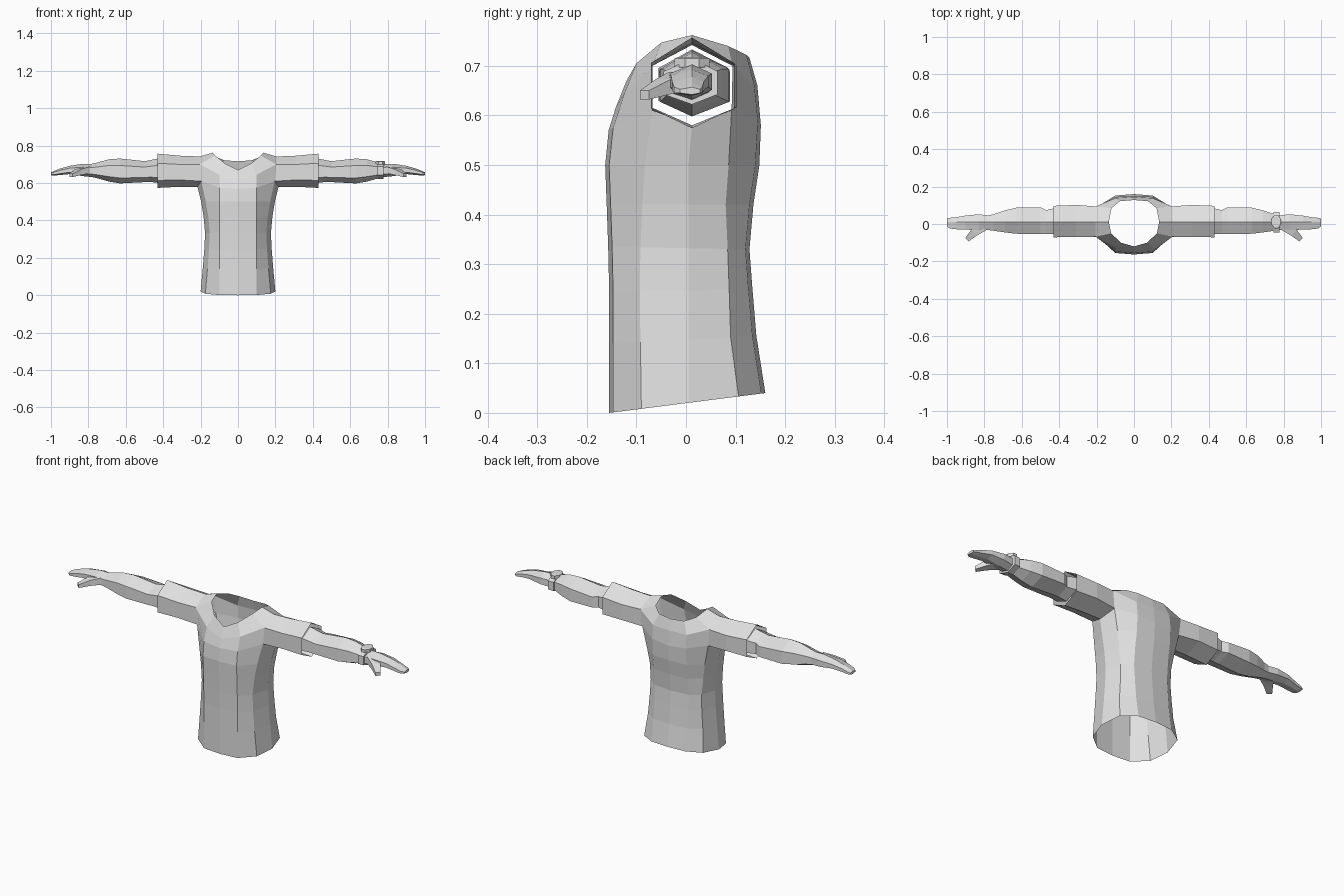
import bpy, bmesh, math

cube = bpy.data.objects.get("Cube")
if cube:
    bpy.data.objects.remove(cube, do_unlink=True)

grey = bpy.data.materials.new("light_grey")
grey.use_nodes = True
grey.diffuse_color = (0.75, 0.75, 0.75, 1)
grey.node_tree.nodes["Principled BSDF"].inputs["Base Color"].default_value = (0.75, 0.75, 0.75, 1)


def loft(name, rings, closed=True, cap_start=False, cap_end=False, skip=(), mirror=True):
    """Skin rings of points; skip holds (ring, column) faces to leave open."""
    bm = bmesh.new()
    vs = [[bm.verts.new(p) for p in r] for r in rings]
    n = len(rings[0])
    for i in range(len(vs) - 1):
        for j in range(n if closed else n - 1):
            if (i, j) not in skip:
                k = (j + 1) % n
                bm.faces.new((vs[i][j], vs[i][k], vs[i + 1][k], vs[i + 1][j]))
    if cap_start:
        bm.faces.new(vs[0][::-1])
    if cap_end:
        bm.faces.new(vs[-1])
    if cap_start and cap_end:
        bmesh.ops.recalc_face_normals(bm, faces=bm.faces)
    me = bpy.data.meshes.new(name)
    bm.to_mesh(me)
    bm.free()
    me.materials.append(grey)
    ob = bpy.data.objects.new(name, me)
    bpy.context.collection.objects.link(ob)
    if mirror:
        m = ob.modifiers.new("mirror", 'MIRROR')
        m.use_clip = True
    return ob


def hexagon(x, yf, yb, zb, zt, lo=0.22, hi=0.72):
    """Six-sided section across an arm, pointed at the top and bottom."""
    h, ym = zt - zb, 0.012
    a, b = zb + lo * h, zb + hi * h
    return [(x, ym, zb), (x, yb, a), (x, yb, b), (x, ym, zt), (x, yf, b), (x, yf, a)]


# Shirt body: half rings running front centre -> side -> back centre
# (z front, z back, y front, y back, y side-front, y side-back, half width)
body = [(0.00, 0.04, -0.155, 0.160, -0.090, 0.106, 0.200),
        (0.14, 0.155, -0.155, 0.142, -0.092, 0.090, 0.188),
        (0.245, 0.25, -0.155, 0.134, -0.093, 0.087, 0.180),
        (0.335, 0.33, -0.157, 0.128, -0.092, 0.084, 0.176),
        (0.42, 0.42, -0.160, 0.136, -0.088, 0.080, 0.184),
        (0.50, 0.50, -0.163, 0.148, -0.083, 0.086, 0.197)]
rings = []
for zf, zb, yf, yb, y2, y4, w in body:
    pts = [(0, yf), (0.1, yf + 0.008), (w - 0.025, y2), (w, 0.005),
           (w - 0.025, y4), (0.1, yb - 0.008), (0, yb)]
    rings.append([(x, y, zf + (zb - zf) * (y - yf) / (yb - yf)) for x, y in pts])

# Armpit ring, shoulder ring and neckline; the armhole lies between the first two
rings.append([(0, -0.156, 0.57), (0.1, -0.147, 0.575), (0.196, -0.068, 0.61), (0.217, 0.012, 0.58),
              (0.196, 0.092, 0.61), (0.1, 0.145, 0.59), (0, 0.151, 0.58)])
rings.append([(0, -0.142, 0.615), (0.1, -0.124, 0.645), (0.205, -0.068, 0.70), (0.205, 0.012, 0.742),
              (0.205, 0.094, 0.70), (0.1, 0.138, 0.66), (0, 0.144, 0.66)])
rings.append([(0, -0.120, 0.670), (0.07, -0.100, 0.705), (0.122, -0.050, 0.747), (0.135, 0.012, 0.762),
              (0.120, 0.085, 0.740), (0.075, 0.122, 0.722), (0, 0.128, 0.716)])
loft("shirt_body", rings, closed=False, skip={(6, 2), (6, 3)})

# Sleeves start exactly on the armhole and stay open at the cuff
low, up = rings[6], rings[7]
armhole = [low[3], low[4], up[4], up[3], up[2], low[2]]
loft("sleeves", [armhole,
                 hexagon(0.31, -0.070, 0.102, 0.580, 0.746),
                 hexagon(0.43, -0.071, 0.097, 0.574, 0.757)])

# Arms and flat hands as one tapering six-sided form
arm = [(0.42, -0.055, 0.085, 0.600, 0.733), (0.47, -0.054, 0.074, 0.606, 0.722),
       (0.50, -0.054, 0.089, 0.605, 0.717), (0.63, -0.052, 0.087, 0.598, 0.731),
       (0.69, -0.045, 0.073, 0.608, 0.727), (0.75, -0.036, 0.052, 0.625, 0.710),
       (0.78, -0.032, 0.046, 0.632, 0.703), (0.83, -0.033, 0.052, 0.637, 0.703),
       (0.90, -0.030, 0.045, 0.648, 0.692), (0.95, -0.028, 0.036, 0.643, 0.678),
       (0.985, -0.024, 0.033, 0.640, 0.664), (1.00, -0.012, 0.028, 0.642, 0.657)]
loft("arms", [hexagon(*a) for a in arm], cap_end=True)

# Thumbs reaching forward and outward from the palms
thumb = []
for x, y, z, w, h in [(0.815, -0.010, 0.670, 0.034, 0.018), (0.855, -0.046, 0.658, 0.022, 0.015),
                      (0.893, -0.084, 0.641, 0.013, 0.009)]:
    thumb.append([(x + s * w * 0.7, y + s * w * 0.7, z + t * h)
                  for s, t in ((-1, -1), (1, -1), (1, 1), (-1, 1))])
loft("thumbs", thumb, cap_start=True, cap_end=True)

# Watch on the left wrist: band, then an octagonal case on top
band_section = (-0.045, 0.064, 0.622, 0.715)
loft("watch_band", [hexagon(0.745, -0.034, 0.046, 0.632, 0.700), hexagon(0.745, *band_section),
                    hexagon(0.778, *band_section), hexagon(0.778, -0.034, 0.046, 0.632, 0.700)],
     mirror=False)
case = [[(0.761 + r * math.cos(math.radians(45 * k + 22.5)),
          0.012 + 1.35 * r * math.sin(math.radians(45 * k + 22.5)), z) for k in range(8)]
        for r, z in ((0.028, 0.697), (0.028, 0.715), (0.022, 0.718))]
loft("watch_case", case, cap_start=True, cap_end=True, mirror=False)
